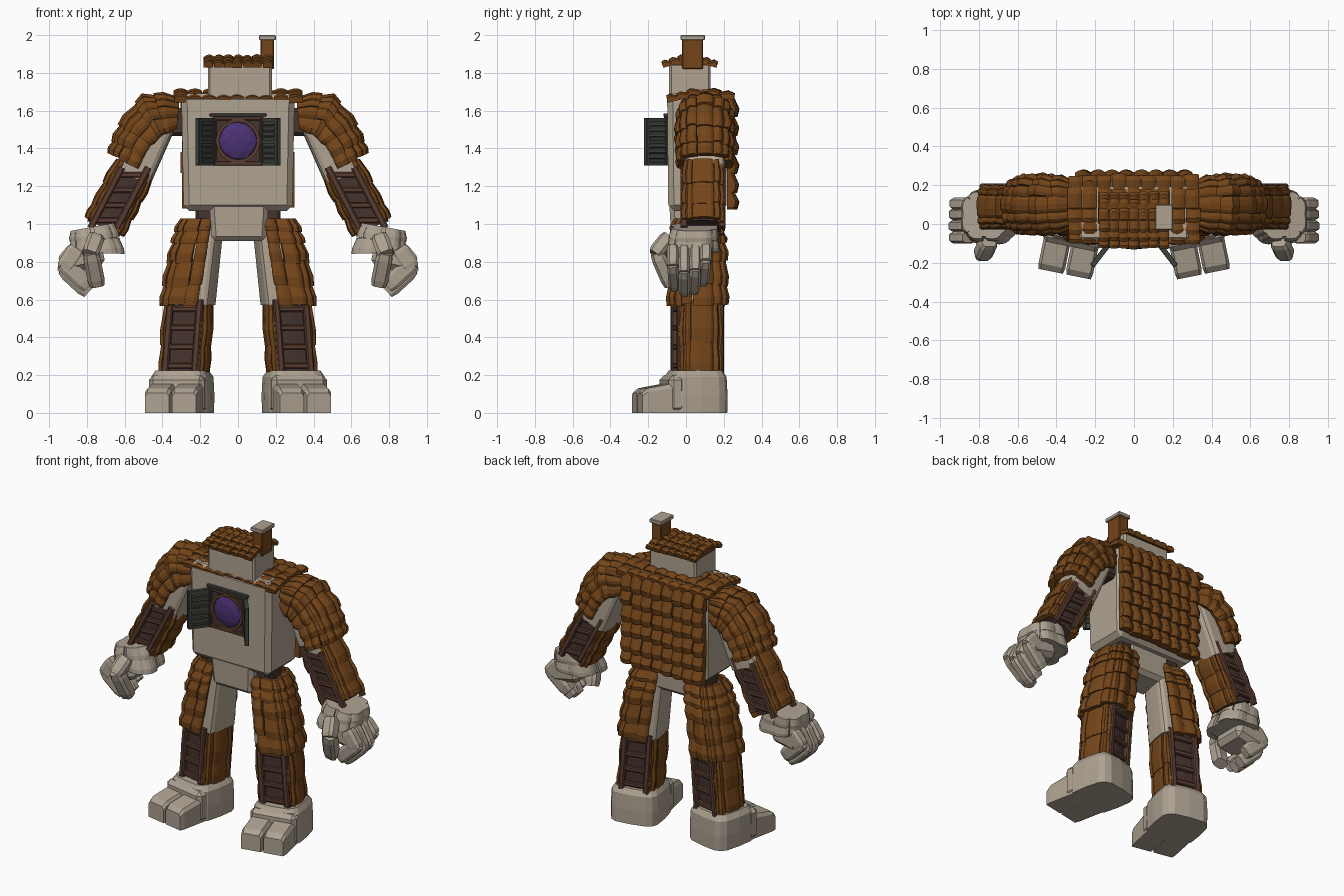
import bpy, bmesh, math, random
from mathutils import Vector as V, Matrix, Euler

random.seed(4)
if "Cube" in bpy.data.objects:
    bpy.data.objects.remove(bpy.data.objects["Cube"])


def material(name, r, g, b):
    m = bpy.data.materials.new(name)
    m.use_nodes = True
    m.diffuse_color = (r, g, b, 1)
    m.node_tree.nodes["Principled BSDF"].inputs["Base Color"].default_value = (r, g, b, 1)
    return m


PLASTER = material("plaster", .44, .37, .285)
STONE = material("warm stone", .42, .36, .285)
TILE = material("roof tile", .175, .06, .01)
WOOD = material("timber beam", .1, .046, .03)
DARK = material("dark timber", .06, .033, .027)
SHUTTER = material("shutter green", .05, .055, .046)
GEM = material("violet glass", .07, .032, .17)


def emit(name, bm, mat, both=False):
    """Turn a bmesh into an object, or a left and right pair."""
    bmesh.ops.recalc_face_normals(bm, faces=bm.faces[:])
    for prefix, side in ((("left_", 1), ("right_", -1)) if both else (("", 1),)):
        if side < 0:
            bmesh.ops.scale(bm, vec=(-1, 1, 1), verts=bm.verts[:])
            bmesh.ops.reverse_faces(bm, faces=bm.faces[:])
        me = bpy.data.meshes.new(prefix + name)
        bm.to_mesh(me)
        me.materials.append(mat)
        bpy.context.collection.objects.link(bpy.data.objects.new(prefix + name, me))
    bm.free()


def loft(bm, rings):
    rows = [[bm.verts.new(p) for p in ring] for ring in rings]
    n = len(rows[0])
    for a, b in zip(rows, rows[1:]):
        for i in range(n):
            bm.faces.new((a[i], a[(i + 1) % n], b[(i + 1) % n], b[i]))
    bm.faces.new(rows[0])
    bm.faces.new(rows[-1])


def block(bm, at, size, rot=(0, 0, 0), bevel=.02, base=1.0):
    """Chamfered box; base scales its lower end."""
    t = bmesh.new()
    bmesh.ops.create_cube(t, size=1, matrix=Matrix.Diagonal((*size, 1)))
    for v in t.verts:
        if v.co.z < 0:
            v.co.x *= base
            v.co.y *= base
    if bevel:
        bmesh.ops.bevel(t, geom=t.edges[:], offset=bevel, segments=1, affect='EDGES')
    t.transform(Matrix.Translation(at) @ Euler(rot).to_matrix().to_4x4())
    me = bpy.data.meshes.new("scratch")
    t.to_mesh(me)
    bm.from_mesh(me)
    bpy.data.meshes.remove(me)
    t.free()


def beam(bm, p, q, w, d, f=V((0, -1, 0)), bevel_end=1.0):
    side = (q - p).cross(f).normalized() * w
    up = side.cross(q - p).normalized() * d
    square = ((1, .6), (.6, 1), (-.6, 1), (-1, .6), (-1, -.6), (-.6, -1), (.6, -1), (1, -.6))
    loft(bm, [[c + (side * i + up * j) * k for i, j in square]
              for c, k in ((p, bevel_end), (p.lerp(q, .2), 1), (p.lerp(q, .8), 1), (q, bevel_end))])


def tube(path, yaw=0, square=.6):
    """Surface around stations of (centre, outward side, half width, half depth)."""
    f = V((math.sin(yaw), -math.cos(yaw), 0))

    def soft(x):
        return math.copysign(abs(x) ** square, x)

    def surf(t, v):
        k = v * (len(path) - 1)
        i = max(0, min(int(k), len(path) - 2))
        c, s, a, b = [m + (n - m) * (k - i) for m, n in zip(path[i], path[i + 1])]
        s = s.normalized()
        x, y = math.cos(t), math.sin(t)
        return c + s * a * soft(x) + f * b * soft(y), (s * x + f * y).normalized()
    return surf


def sheet(p, q, half):
    """Sloping rectangle from (y, z) point p down to q."""
    d = V((0, q[0] - p[0], q[1] - p[1]))
    n = V((0, -d.z, d.y)).normalized()
    n = -n if n.z < -.01 else n
    return lambda u, v: (V((u * half, p[0], p[1])) + d * v, n)


def shingles(bm, surf, u0, u1, cols, rows, lift=(.004, .02), arch=.012, overlap=.2):
    """Overlapping barrel tiles, each bulging towards its lower end."""
    du = (u1 - u0) / cols
    for r in range(rows):
        for c in range(cols):
            ua = u0 + du * (c + random.uniform(-.06, .06))
            va = r / rows
            vb = (r + 1 + (overlap if r < rows - 1 else 0) + random.uniform(-.1, .06)) / rows
            high = lift[1] + random.uniform(0, .006)
            rings = []
            for v, l in ((va, lift[0]), (va + (vb - va) * .65, high), (vb, high * .75)):
                pts = [surf(ua + du * .98 * k / 4, v) for k in range(5)]
                ring = [p + n * (l + arch * math.sin(math.pi * k / 4)) for k, (p, n) in enumerate(pts)]
                rings.append(ring + [p - n * .008 for p, n in (pts[4], pts[0])])
            loft(bm, rings)


def core(bm, surf, sides=16, steps=6):
    loft(bm, [[surf(math.tau * j / sides, i / steps)[0] for j in range(sides)] for i in range(steps + 1)])


def ladder(bm, p, q, half, depth, yaw, rungs=4):
    s, f = V((math.cos(yaw), math.sin(yaw), 0)), V((math.sin(yaw), -math.cos(yaw), 0))
    for face in (-depth, depth):
        for e in (-half, half):
            beam(bm, p + s * e + f * face, q + s * e + f * face, .018, .018, f)
        for i in range(rungs):
            c = p.lerp(q, (i + .5) / rungs) + f * face
            beam(bm, c - s * half, c + s * half, .015, .012, f)


# Torso, pelvis and head
bm = bmesh.new()
block(bm, (0, .06, 1.38), (.6, .32, .62), bevel=.03, base=.96)
block(bm, (.005, .035, 1.025), (.32, .25, .23), bevel=.025, base=.9)
emit("torso", bm, PLASTER)
bm = bmesh.new()
block(bm, (.01, .02, 1.75), (.34, .22, .2), bevel=.012)
emit("head", bm, PLASTER)

# Roof tiles on shoulders, back and head
bm = bmesh.new()
shingles(bm, sheet((.08, 1.695), (-.095, 1.65), .34), -1, 1, 9, 3)
shingles(bm, sheet((.08, 1.695), (.25, 1.665), .34), -1, 1, 9, 2)
emit("shoulder_roof", bm, TILE)
bm = bmesh.new()
shingles(bm, sheet((.225, 1.68), (.225, 1.08), .3), -1, 1, 8, 6, lift=(.01, .036), arch=.016, overlap=.1)
emit("back_tiles", bm, TILE)
bm = bmesh.new()
for eave in (-.12, .16):
    shingles(bm, sheet((.02, 1.88), (eave, 1.835), .18), -1, 1, 7, 3, lift=(0, .014))
block(bm, (.005, .02, 1.845), (.34, .2, .05), bevel=.01)
emit("head_roof", bm, TILE)

# Chimney
bm = bmesh.new()
block(bm, (.155, .035, 1.9), (.07, .11, .16), bevel=.005)
emit("chimney", bm, TILE)
bm = bmesh.new()
block(bm, (.155, .035, 1.987), (.09, .13, .026), bevel=.004)
emit("chimney_cap", bm, STONE)

# Window: backing, frame, ring, gem and open shutters
bm = bmesh.new()
block(bm, (0, -.102, 1.44), (.25, .012, .23), bevel=0)
emit("window_backing", bm, DARK)
bm = bmesh.new()
for s in (-1, 1):
    block(bm, (s * .125, -.105, 1.44), (.022, .025, .25), bevel=.004)
    block(bm, (0, -.105, 1.44 + s * .12), (.25, .025, .022), bevel=.004)
ring = [[V((math.cos(a) * r, y, 1.44 + math.sin(a) * r)) for r, y in ((.1, -.1), (.1, -.12), (.118, -.12), (.118, -.1))]
        for a in (math.tau * i / 16 for i in range(17))]
loft(bm, ring)
emit("window_frame", bm, WOOD)
bm = bmesh.new()
block(bm, (0, -.105, 1.577), (.3, .03, .018), bevel=.003)
emit("window_lintel", bm, SHUTTER)
bm = bmesh.new()
bmesh.ops.create_icosphere(bm, subdivisions=2, radius=.106)
bm.transform(Matrix.Translation((0, -.1, 1.44)) @ Matrix.Diagonal((1, .3, 1, 1)))
emit("window_gem", bm, GEM)
bm = bmesh.new()
hinge, tip = V((.13, -.105, 1.435)), V((.21, -.208, 1.435))
mid, angle = (hinge + tip) / 2, math.atan2(tip.y - hinge.y, tip.x - hinge.x)
turn = (0, 0, angle)
block(bm, mid, (.125, .01, .24), turn, 0)
for e in (hinge, tip):
    block(bm, e, (.022, .028, .25), turn, .003)
for i in range(9):
    edge = i in (0, 4, 8)
    block(bm, mid + V((0, 0, (i - 4) * .029)), (.12, .024, .018 if edge else .012), (0 if edge else .5, 0, angle), 0)
emit("shutter", bm, SHUTTER, True)

# Upper arms
P = V
arm_y = .1
bm = bmesh.new()
upper = tube([(P((.40, arm_y, 1.6)), P((.9, 0, .4)), .1, .11), (P((.56, arm_y, 1.25)), P((.9, 0, .4)), .105, .11)], square=.4)
core(bm, upper)
emit("upper_arm", bm, PLASTER, True)
bm = bmesh.new()
block(bm, (.33, arm_y, 1.54), (.12, .16, .15))
block(bm, (.53, arm_y - .005, 1.29), (.15, .19, .12), (0, -.45, 0))
emit("arm_joint", bm, DARK, True)
bm = bmesh.new()
sleeve = tube([(P((.32, arm_y, 1.55)), P((-.1, 0, 1)), .105, .11),
               (P((.43, arm_y, 1.53)), P((.4, 0, .9)), .145, .13),
               (P((.515, arm_y, 1.44)), P((.85, 0, .5)), .12, .13),
               (P((.57, arm_y, 1.315)), P((.9, 0, .42)), .105, .12)], square=.75)
shingles(bm, sleeve, -1.9, 1.9, 9, 5)
emit("arm_tiles", bm, TILE, True)

# Forearms with ladders and tiled sides
top, end, out = P((.545, .09, 1.3)), P((.71, .09, .98)), P((.9, 0, .43))
fore = tube([(top, out, .095, .095), (end, out, .095, .095)], square=.4)
bm = bmesh.new()
core(bm, fore, 12, 1)
emit("forearm", bm, DARK, True)
bm = bmesh.new()
ladder(bm, top, end, .07, .1, 0)
emit("forearm_ladder", bm, WOOD, True)
bm = bmesh.new()
for mid_angle in (0, math.pi):
    shingles(bm, fore, mid_angle - 1.25, mid_angle + 1.25, 5, 3, (.004, .016), .01)
emit("forearm_tiles", bm, TILE, True)

# Hands: stone cuff, palm, curled fingers and thumb
cuff = tube([(P((.77, .045, .985)), P((.97, 0, -.18)), .105, .11),
             (P((.745, .035, .85)), P((.99, 0, .03)), .13, .125)], square=.7)
bm = bmesh.new()
core(bm, cuff, 12, 1)
shingles(bm, cuff, 0, math.tau, 8, 2, (.008, .01), .008, 0)
block(bm, (.81, .02, .82), (.2, .23, .12), (0, .2, 0), .03)
emit("hand", bm, STONE, True)
bm = bmesh.new()
for i, y in enumerate((-.07, -.01, .05, .105)):
    drop = (.03, 0, .01, .055)[i]
    knuckle = P((.92, y, .735 + drop))
    beam(bm, P((.85, y, .87)), knuckle, .048, .031, bevel_end=.85)
    beam(bm, knuckle + P((.005, 0, .03)), P((.79, y * .85, .64 + drop)), .045, .03, bevel_end=.8)
thumb = [P((.75, -.09, .93)), P((.78, -.155, .85)), P((.75, -.09, .7))]
for a, b in zip(thumb, thumb[1:]):
    beam(bm, a, b + (b - a) * .15, .045, .04, bevel_end=.85)
emit("fingers", bm, STONE, True)

# Thighs
yaw = .2
side = P((math.cos(yaw), math.sin(yaw), 0))
bm = bmesh.new()
block(bm, (.175, .06, 1.02), (.1, .17, .16), bevel=.012)
emit("hip_joint", bm, DARK, True)
bm = bmesh.new()
core(bm, tube([(P((.175, .06, .99)), side, .09, .1), (P((.23, .06, .57)), side, .1, .115)], yaw, .4))
emit("thigh", bm, PLASTER, True)
bm = bmesh.new()
thigh = tube([(P((.185, .06, 1.03)), side, .1, .1), (P((.215, .06, .88)), side, .115, .125),
              (P((.265, .06, .57)), side, .12, .13)], yaw, .6)
shingles(bm, thigh, -2.05, 2.05, 9, 5)
emit("thigh_tiles", bm, TILE, True)

# Shins with ladders and tiled sides
top, end = P((.257, .06, .6)), P((.287, .06, .2))
shin = tube([(top, side, .105, .1), (end, side, .105, .1)], yaw, .4)
bm = bmesh.new()
core(bm, shin, 12, 1)
emit("shin", bm, DARK, True)
bm = bmesh.new()
ladder(bm, top, end, .08, .108, yaw)
emit("shin_ladder", bm, WOOD, True)
bm = bmesh.new()
for mid_angle in (0, math.pi):
    shingles(bm, shin, mid_angle - 1.25, mid_angle + 1.25, 5, 2, (.006, .016), .01)
emit("shin_tiles", bm, TILE, True)

# Feet: rounded heel, instep and two toes
bm = bmesh.new()
heel = tube([(P((0, 0, z)), P((1, 0, 0)), .155 * k, .155 * k) for z, k in ((0, 1.02), (.095, 1.03), (.19, 1), (.224, .86))],
            square=.5)
core(bm, heel, 16, 3)
block(bm, (0, -.125, .1), (.3, .09, .2), bevel=.025)
for x in (-.073, .073):
    toe = [[(x + sx * w, y, z) for sx, z in ((-1, 0), (1, 0), (1, h * .85), (.8, h), (-.8, h), (-1, h * .85))]
           for y, w, h in ((-.1, .07, .165), (-.285, .07, .13), (-.315, .064, .105))]
    loft(bm, toe)
bm.transform(Matrix.Translation((.295, .05, 0)) @ Matrix.Rotation(yaw, 4, 'Z'))
emit("foot", bm, STONE, True)
